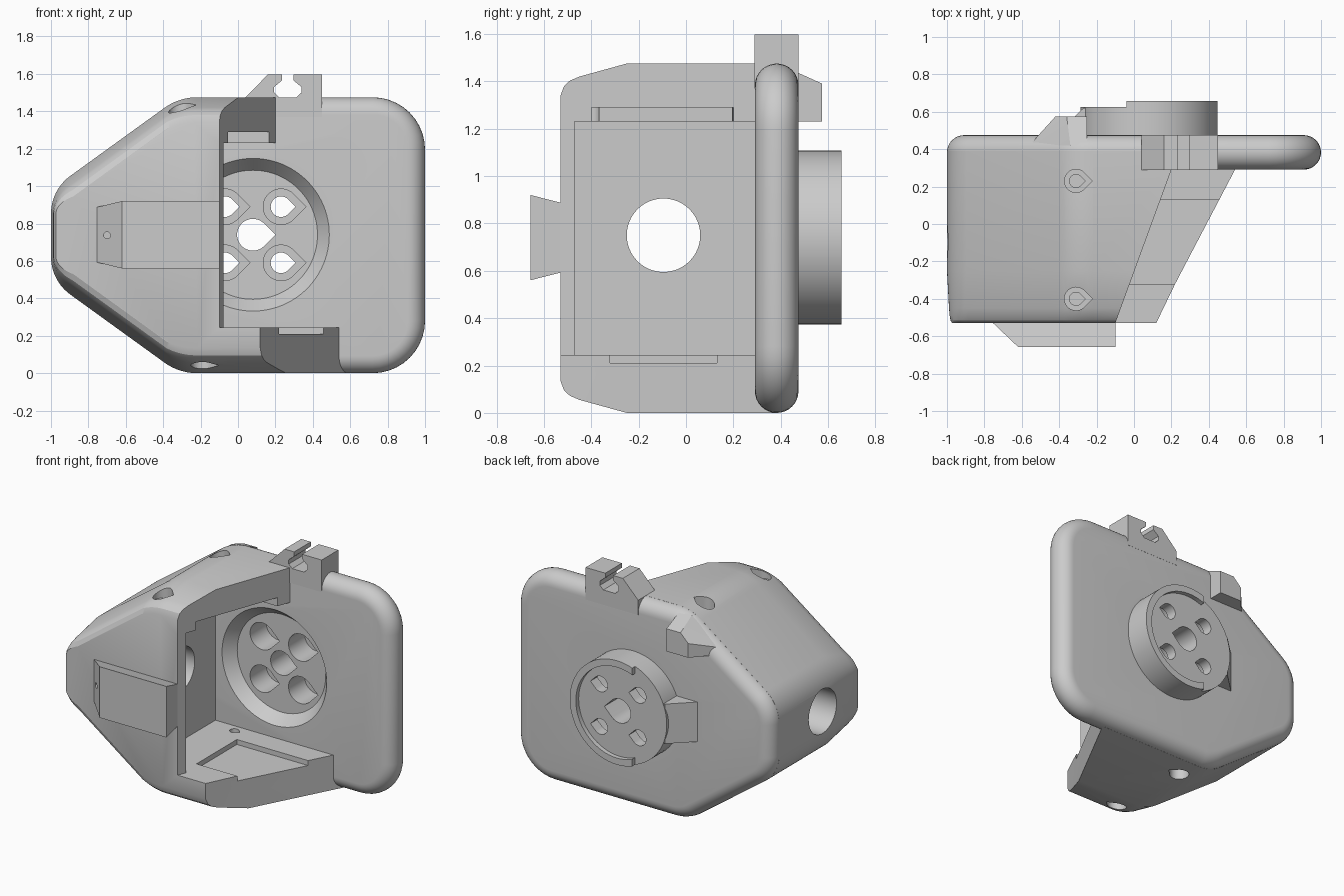
import bpy, bmesh, math
from mathutils import Vector

if "Cube" in bpy.data.objects:
    bpy.data.objects.remove(bpy.data.objects["Cube"])


def new_obj(name, bm):
    bmesh.ops.recalc_face_normals(bm, faces=bm.faces)
    me = bpy.data.meshes.new(name)
    bm.to_mesh(me)
    bm.free()
    ob = bpy.data.objects.new(name, me)
    bpy.context.collection.objects.link(ob)
    return ob


def loft(name, rings):
    bm = bmesh.new()
    vs = [[bm.verts.new(p) for p in r] for r in rings]
    n = len(vs[0])
    for a, b in zip(vs, vs[1:]):
        for i in range(n):
            j = (i + 1) % n
            bm.faces.new((a[i], a[j], b[j], b[i]))
    bm.faces.new(vs[0])
    bm.faces.new(vs[-1][::-1])
    return new_obj(name, bm)


def place(pts, axis, t):
    if axis == 'x':
        return [(t, a, b) for a, b in pts]
    if axis == 'y':
        return [(a, t, b) for a, b in pts]
    return [(a, b, t) for a, b in pts]


def prism(name, pts, axis, t0, t1):
    return loft(name, [place(pts, axis, t0), place(pts, axis, t1)])


def hull(name, pts):
    bm = bmesh.new()
    for p in pts:
        bm.verts.new(p)
    res = bmesh.ops.convex_hull(bm, input=bm.verts)
    junk = {e for e in res['geom_interior'] if isinstance(e, bmesh.types.BMVert)}
    bmesh.ops.delete(bm, geom=list(junk), context='VERTS')
    return new_obj(name, bm)


def circle(cx, cy, r, n=64):
    return [(cx + r * math.cos(2 * math.pi * i / n), cy + r * math.sin(2 * math.pi * i / n)) for i in range(n)]


def teardrop(cx, cy, r, n=28):
    # Circle with a 45 degree point towards +x
    pts = [(cx + r * math.sqrt(2), cy)]
    for i in range(n + 1):
        a = math.pi / 4 + 1.5 * math.pi * i / n
        pts.append((cx + r * math.cos(a), cy + r * math.sin(a)))
    return pts


def rect(x0, x1, y0, y1):
    return [(x0, y0), (x1, y0), (x1, y1), (x0, y1)]


def boolean(ob, other, op='DIFFERENCE'):
    other.hide_render = True
    m = ob.modifiers.new("b", 'BOOLEAN')
    m.object, m.operation, m.solver = other, op, 'EXACT'
    dg = bpy.context.evaluated_depsgraph_get()
    me = bpy.data.meshes.new_from_object(ob.evaluated_get(dg))
    ob.modifiers.clear()
    ob.data = me
    bpy.data.objects.remove(other)


def rounded(poly, steps=10):
    # Counter-clockwise corners (x, z, radius) -> points with outward normals
    out = []
    n = len(poly)
    for i, (x, z, r) in enumerate(poly):
        p = Vector((x, z))
        d0 = (p - Vector(poly[i - 1][:2])).normalized()
        d1 = (Vector(poly[(i + 1) % n][:2]) - p).normalized()
        ang = d0.angle(d1)
        c = p - d0 * r * math.tan(ang / 2) + Vector((-d0.y, d0.x)) * r
        a0 = math.atan2(-d0.x, d0.y)
        for k in range(steps + 1):
            a = a0 + ang * k / steps
            nrm = Vector((math.cos(a), math.sin(a)))
            out.append((c + nrm * r, nrm))
    return out


H = 1.475
outline = rounded([(1, 0, .28), (1, H, .28), (-.315, H, .3), (-1, .98, .25),
                   (-1, .495, .25), (-.315, 0, .3)])


def ring(y, d, fx=1.0):
    return [(p.x - n.x * d * fx, y, p.y - n.y * d) for p, n in outline]


# Back plate with fully rounded rim
R = .092
arc = [math.pi * k / 16 for k in range(17)]
plate = loft("back_plate", [ring(.383 - R * math.cos(a), R * (1 - math.sin(a))) for a in arc])

# Round socket boss on the back and its sloped key block
CX, CZ = .08, .74
boss = prism("boss", circle(CX, CZ, .367, 96), 'y', .40, .657)
boolean(boss, prism("c", circle(CX, CZ, .32, 96), 'y', .625, .8))
boolean(boss, prism("c", rect(-.6, -.04, 0, 1.5), 'y', .625, .8))
boolean(plate, boss, 'UNION')
key = prism("key", [(-.50, .40), (-.27, .62), (-.1, .62), (-.1, .40)], 'z', CZ - .14, CZ + .14)
boolean(plate, key, 'UNION')

# Conical recess and screw holes through the boss
boolean(plate, loft("c", [place(circle(CX, CZ, r, 96), 'y', y) for y, r in ((.27, .425), (.37, .345))]))
boolean(plate, prism("c", teardrop(CX, CZ, .085), 'y', .2, .8))
for sx in (-.15, .15):
    for sz in (-.15, .15):
        boolean(plate, prism("c", teardrop(CX + sx, CZ + sz, .095), 'y', .3, .55))
        boolean(plate, prism("c", teardrop(CX + sx, CZ + sz, .055), 'y', .5, .8))

# Housing shell, tapering towards the front
body = loft("housing", [ring(y, d, .2) for y, d in
                        ((.39, 0), (-.25, 0), (-.45, .055), (-.49, .072), (-.515, .095), (-.53, .135))])


def slant(y):
    return .2 + (y - .29) * .3 / .82


# Slanted open side: floor edge, roof edge, inner cavity
boolean(body, prism("c", [(.085, -.6), (1.5, -.6), (1.5, .5), (.65, .5), (.22, -.32)], 'z', -1, 2))
boolean(body, prism("c", [(slant(-.6), -.6), (1.5, -.6), (1.5, .5), (slant(.5), .5)], 'z', 1, 2))
boolean(body, prism("c", [(-.38, -.47), (slant(-.47), -.47), (slant(-.6), -.6), (1.5, -.6),
                          (1.5, .5), (-.38, .5)], 'z', .245, 1.23))
# Shallow grooves in ceiling and floor
boolean(body, prism("c", rect(-.3, 1.2, -.4, .2), 'z', 1.1, 1.29))
boolean(body, prism("c", rect(-.1, 1.2, -.32, .13), 'z', .21, .4))
# Cable hole through the left wall
boolean(body, prism("c", circle(-.095, .75, .155), 'x', -1.3, -.3))
# Counterbored screw holes, top and bottom
for y in (.23, -.4):
    boolean(body, prism("c", teardrop(-.31, y, .062), 'z', 1.36, 1.8))
    boolean(body, prism("c", teardrop(-.31, y, .035), 'z', 1.15, 1.5))
    boolean(body, prism("c", teardrop(-.19, y, .062), 'z', -.3, .12))
    boolean(body, prism("c", teardrop(-.19, y, .03), 'z', 0, .3))

# Dovetail mount on the front
mount = hull("dovetail_mount",
             [(x, -.657, z) for x in (-.62, -.1) for z in (.56, .92)] +
             [(x, -.5, z) for x in (-.785, -.1) for z in (.6, .88)])
boolean(mount, prism("c", circle(-.7, .737, .018, 16), 'y', -.8, -.52))

# Slotted cable clip on top of the plate
half = [(.235, 1.597), (.235, 1.565), (.193, 1.53), (.193, 1.50), (.22, 1.475)]
mirror = [(.532 - x, z) for x, z in reversed(half)]
prism("top_clip", [(.04, 1.37), (.04, 1.475), (.16, 1.597)] + half + mirror +
      [(.45, 1.597), (.45, 1.37)], 'y', .29, .476)

# Wedge catch on the back of the plate
hull("back_catch",
     [(x, .42, z) for x, z in ((-.25, 1.23), (-.25, 1.46), (-.34, 1.45), (-.56, 1.28), (-.56, 1.23))] +
     [(x, .575, z) for x, z in ((-.25, 1.23), (-.25, 1.39), (-.36, 1.39), (-.42, 1.33), (-.42, 1.23))])

# Smooth shading with sharp edges kept
for ob in bpy.context.scene.objects:
    ob.select_set(True)
    bpy.context.view_layer.objects.active = ob
bpy.ops.object.shade_smooth_by_angle(angle=math.radians(25))
